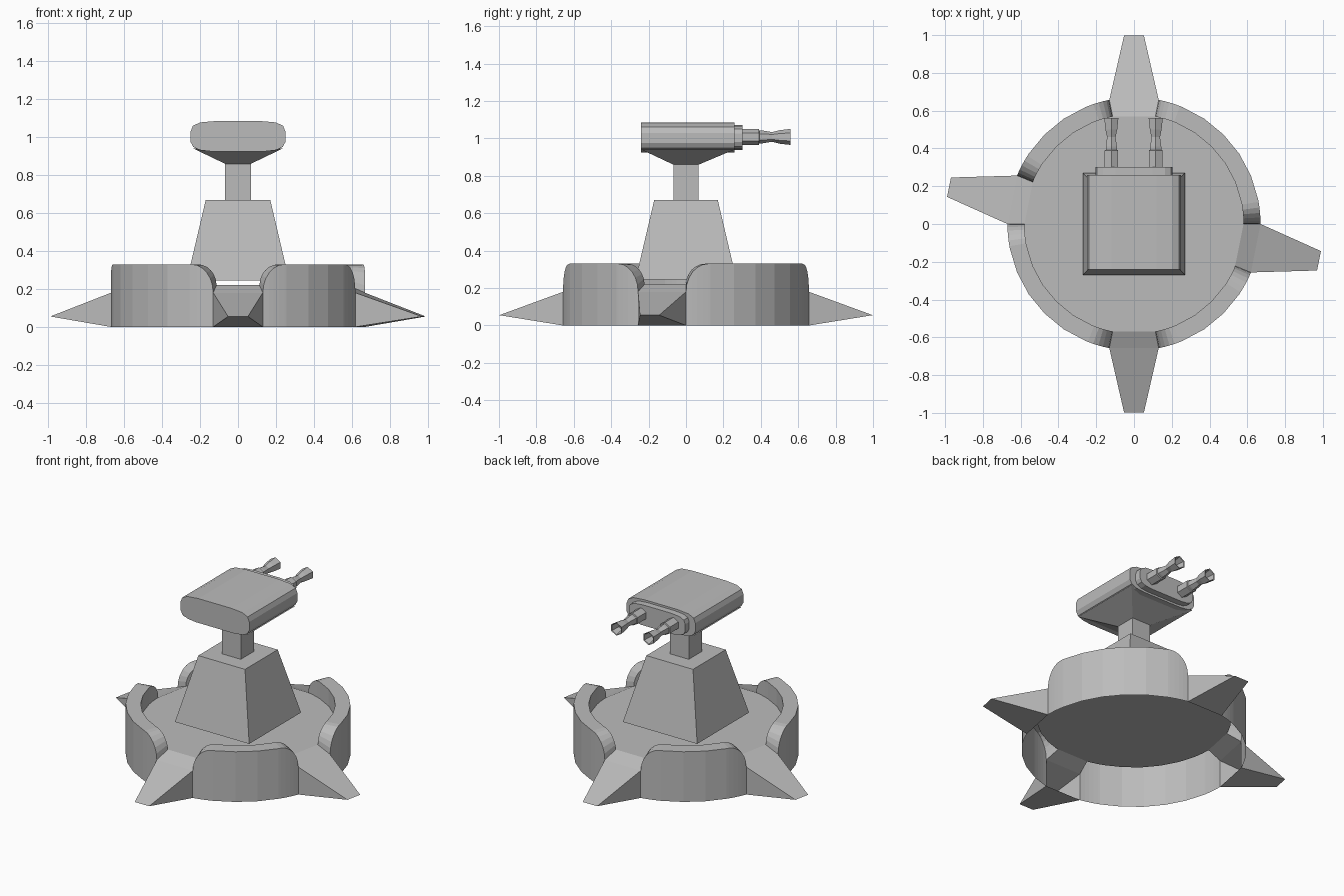
import bpy, bmesh
from math import sin, cos, pi, radians
from mathutils import Vector

cube = bpy.data.objects.get("Cube")
if cube:
    bpy.data.objects.remove(cube)

grey = bpy.data.materials.new("plain grey")
grey.use_nodes = True
grey.diffuse_color = (0.5, 0.5, 0.5, 1)
grey.node_tree.nodes["Principled BSDF"].inputs["Base Color"].default_value = (0.5, 0.5, 0.5, 1)


def finish(name, bm):
    """Weld, orient and link a mesh as a named object."""
    bmesh.ops.remove_doubles(bm, verts=bm.verts, dist=0.0005)
    bmesh.ops.recalc_face_normals(bm, faces=bm.faces)
    mesh = bpy.data.meshes.new(name)
    bm.to_mesh(mesh)
    bm.free()
    mesh.materials.append(grey)
    obj = bpy.data.objects.new(name, mesh)
    bpy.context.collection.objects.link(obj)
    return obj


def face(bm, points):
    return bm.faces.new([bm.verts.new(p) for p in points])


def loft(name, loops, cap_end=True):
    """Skin a row of closed loops and cap the ends."""
    bm = bmesh.new()
    n = len(loops[0])
    for a, b in zip(loops, loops[1:]):
        for i in range(n):
            j = (i + 1) % n
            face(bm, (a[i], a[j], b[j], b[i]))
    face(bm, loops[0])
    if cap_end:
        face(bm, loops[-1])
    return finish(name, bm)


def rect(hx, y0, y1, z):
    return [(-hx, y0, z), (hx, y0, z), (hx, y1, z), (-hx, y1, z)]


def polar(r, deg, z):
    return Vector((r * cos(radians(deg)), r * sin(radians(deg)), z))


# Base: open-bottomed shell with raised walls, four gaps and four spikes
OUTER, INNER, TOP, FLOOR, SILL = 0.67, 0.58, 0.33, 0.22, 0.18
STEP = 11.25
centres = [90, 168.75, 270, 348.75]
bm = bmesh.new()
floor_edge = []
for k, c in enumerate(centres):
    start = c + STEP
    end = centres[(k + 1) % 4] - STEP + (360 if k == 3 else 0)
    # columns: angle plus how far the wall top has risen (0 to 1)
    rise = [(0.9 * STEP * (1 - cos(t * pi / 12)), sin(t * pi / 12)) for t in range(7)]
    count = round((end - start) / STEP)
    columns = [(start + a, h) for a, h in rise]
    columns += [(start + i * STEP, 1) for i in range(1, count)]
    columns += [(end - a, h) for a, h in reversed(rise)]
    strips = []
    for a, h in columns:
        strips.append([polar(OUTER, a, 0),
                       polar(OUTER, a, SILL + (TOP - SILL) * h),
                       polar(INNER, a, FLOOR + (TOP - FLOOR) * h),
                       polar(INNER, a, FLOOR)])
        floor_edge.append(strips[-1][3])
    for p, q in zip(strips, strips[1:]):
        for i in range(3):
            quad = [p[i], q[i], q[i + 1], p[i + 1]]
            pts = [v for n, v in enumerate(quad) if (v - quad[n - 1]).length > 0.0005]
            if len(pts) > 2:
                face(bm, pts)
    # spike and the sill behind it
    low = [polar(OUTER, c + s * STEP, 0) for s in (-1, 1)]
    high = [polar(OUTER, c + s * STEP, SILL) for s in (-1, 1)]
    back = [polar(INNER, c + s * STEP, FLOOR) for s in (-1, 1)]
    tip = [polar(1.0, c + s * 3, 0.055) for s in (-1, 1)]
    face(bm, (high[0], tip[0], tip[1], high[1]))
    face(bm, (low[1], tip[1], tip[0], low[0]))
    face(bm, (back[0], high[0], high[1], back[1]))
    for s in (0, 1):
        face(bm, (low[s], tip[s], high[s]))
# floor disc
loop = []
for p in floor_edge:
    if not loop or (p - loop[-1]).length > 0.0005:
        loop.append(p)
face(bm, loop)
finish("base", bm)

# Pedestal and neck
loft("pedestal", [rect(0.27, -0.27, 0.27, 0.245), rect(0.17, -0.17, 0.17, 0.67)])
loft("neck", [rect(0.068, -0.068, 0.068, 0.66), rect(0.068, -0.068, 0.068, 0.88)])

# Head: rounded section extruded front to back
half = [(0.14, 0.925), (0.2, 0.932), (0.235, 0.948), (0.25, 0.975),
        (0.25, 1.03), (0.238, 1.06), (0.2, 1.078), (0.12, 1.085)]
section = half + [(-x, z) for x, z in reversed(half)]
loft("head", [[(x, y, z) for x, z in section] for y in (-0.24, 0.26)])
loft("head_underside", [rect(0.068, -0.068, 0.068, 0.86), rect(0.235, -0.238, 0.258, 0.94)])

# Plate behind the head, a smaller copy of the section
loft("gun_plate", [[(x * 0.82, y, 1.005 + (z - 1.005) * 0.84) for x, z in section]
                   for y in (0.25, 0.302)])

# Twin six-sided barrels with flared hollow muzzles
barrel = [(0.29, 0.042), (0.39, 0.042), (0.392, 0.034), (0.41, 0.034), (0.46, 0.026),
          (0.5, 0.036), (0.56, 0.043), (0.558, 0.037), (0.5, 0.026)]
for side, x in (("left", 0.115), ("right", -0.12)):
    rings = [[(x + r * sin(i * pi / 3), y, 1.008 + r * cos(i * pi / 3)) for i in range(6)]
             for y, r in barrel]
    loft(side + "_barrel", rings)
